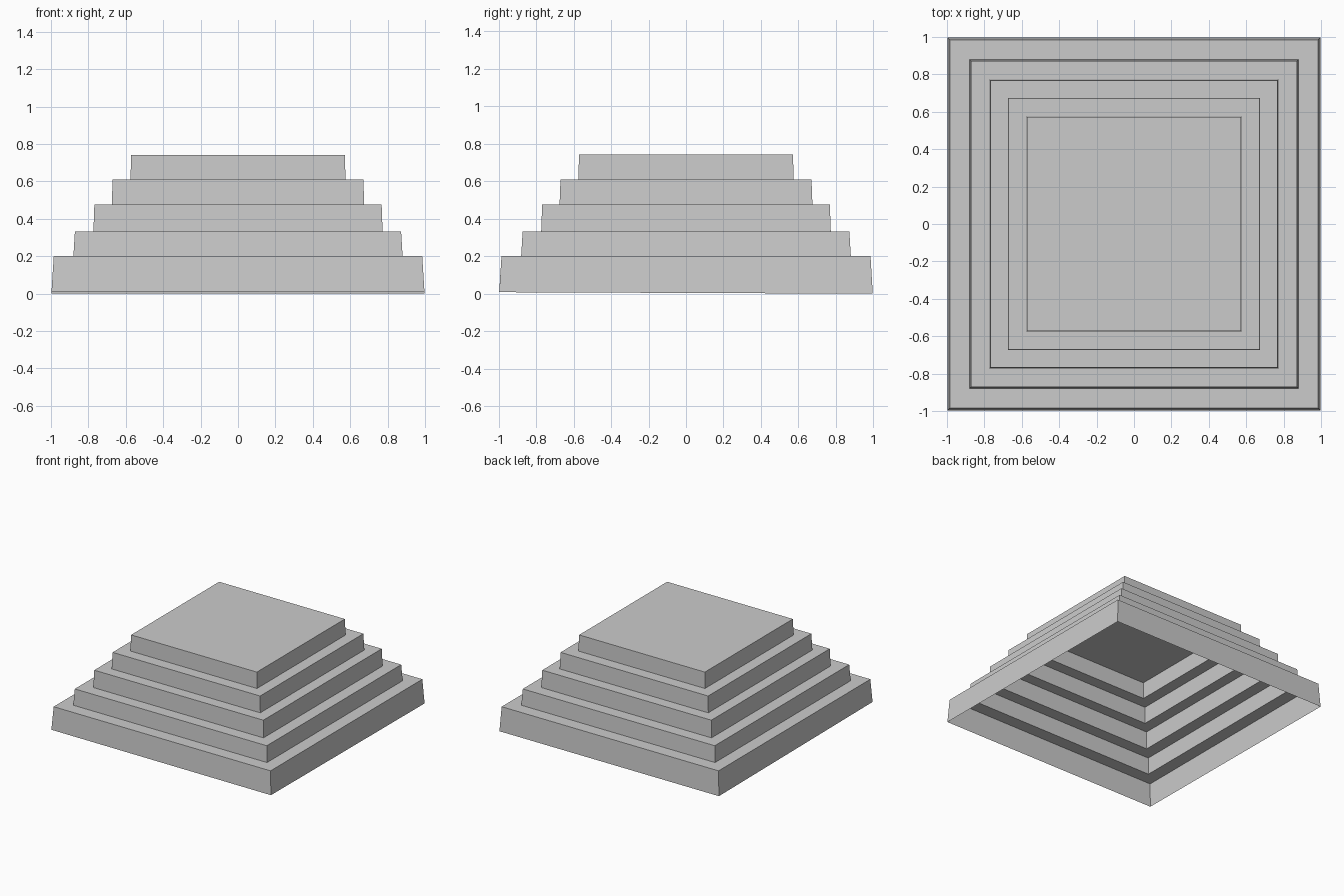
import bpy, bmesh

if "Cube" in bpy.data.objects:
    bpy.data.objects.remove(bpy.data.objects["Cube"])

# Half width and height of each square outline, from the ground up
PROFILE = [
    (0.997, 0.005), (0.985, 0.20),
    (0.88, 0.20), (0.872, 0.333),
    (0.773, 0.333), (0.768, 0.475),
    (0.675, 0.475), (0.670, 0.61),
    (0.575, 0.61), (0.571, 0.742),
]


def square_ring(bm, half, z):
    corners = [(-1, -1), (1, -1), (1, 1), (-1, 1)]
    return [bm.verts.new((x * half, y * half, z)) for x, y in corners]


# Stepped shell, open underneath
bm = bmesh.new()
rings = [square_ring(bm, half, z) for half, z in PROFILE]

# Leave the lowest edge very slightly uneven, down to the ground
rings[0][0].co.z = 0.012
rings[0][1].co.z = 0.008
rings[0][2].co.z = 0.0
rings[0][3].co.z = 0.0

# Risers and treads
for low, high in zip(rings, rings[1:]):
    for i in range(4):
        j = (i + 1) % 4
        bm.faces.new((low[i], low[j], high[j], high[i]))

# Top platform
bm.faces.new(rings[-1])

mesh = bpy.data.meshes.new("stepped_platform")
bm.to_mesh(mesh)
bm.free()
platform = bpy.data.objects.new("stepped_platform", mesh)
bpy.context.collection.objects.link(platform)
